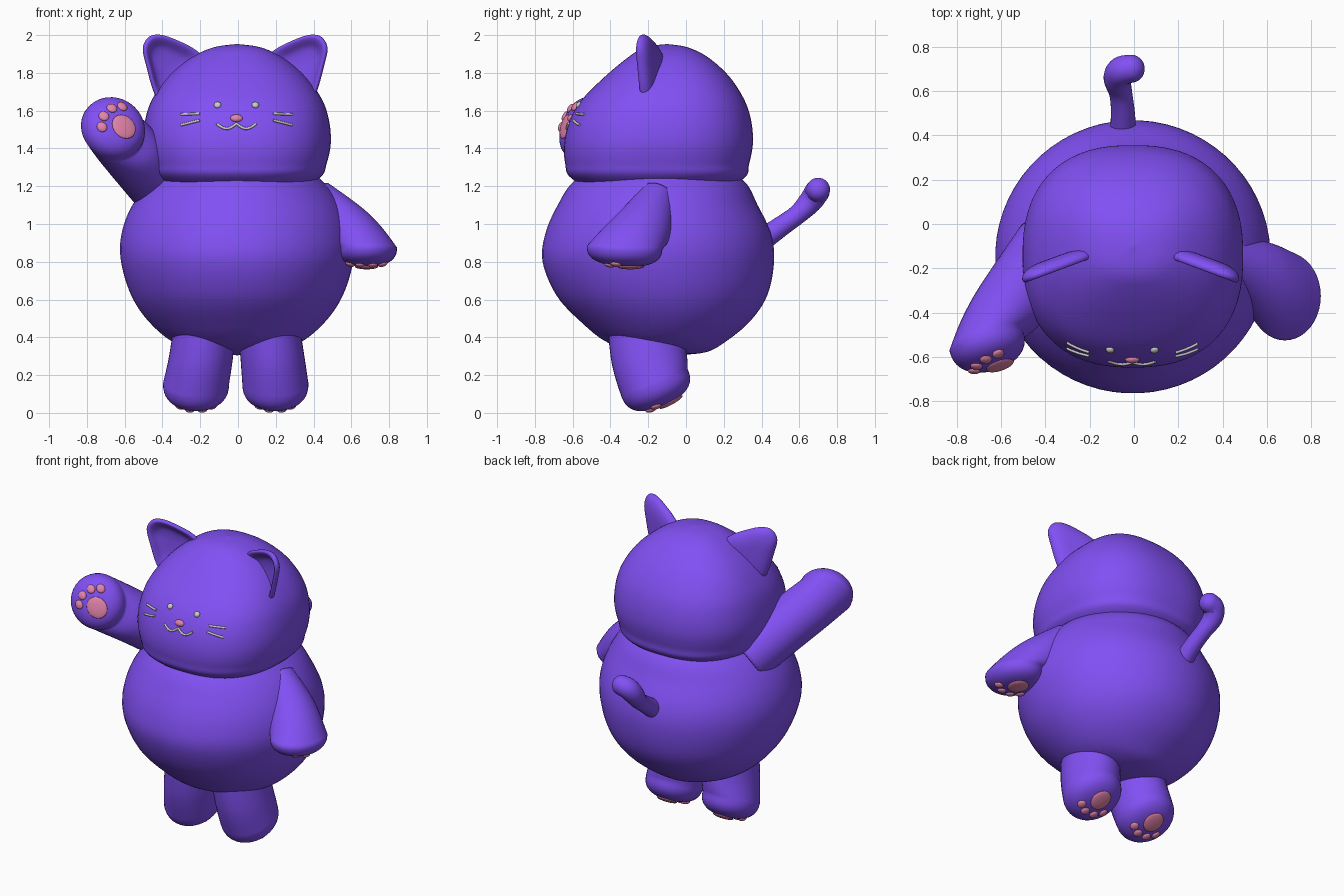
import bpy, bmesh
from math import sin, cos, pi, radians
from mathutils import Vector, Matrix
from mathutils.bvhtree import BVHTree

if "Cube" in bpy.data.objects:
    bpy.data.objects.remove(bpy.data.objects["Cube"])


def material(name, rgb):
    m = bpy.data.materials.new(name)
    m.diffuse_color = (*rgb, 1)
    m.use_nodes = True
    m.node_tree.nodes["Principled BSDF"].inputs["Base Color"].default_value = m.diffuse_color
    return m


PURPLE = material("purple", (0.22, 0.08, 0.9))
PINK = material("pink", (0.76, 0.23, 0.4))


def spline(keys, sub=6, closed=False):
    """Catmull-Rom interpolation of equal-length number tuples."""
    n, out = len(keys), []
    pick = (lambda i: keys[i % n]) if closed else (lambda i: keys[max(0, min(n - 1, i))])
    for i in range(n if closed else n - 1):
        for s in range(sub):
            t = s / sub
            out.append([0.5 * (2 * b + (c - a) * t + (2 * a - 5 * b + 4 * c - d) * t ** 2
                               + (3 * b - a - 3 * c + d) * t ** 3)
                        for a, b, c, d in zip(pick(i - 1), pick(i), pick(i + 1), pick(i + 2))])
    if not closed:
        out.append(list(keys[-1]))
    return out


def skin(name, rings, mat=PURPLE):
    """Smooth skin over a stack of rings; returns a tree for surface lookups."""
    bm = bmesh.new()
    vs = [[bm.verts.new(p) for p in r] for r in rings]
    n = len(rings[0])
    for a, b in zip(vs, vs[1:]):
        for i in range(n):
            bm.faces.new((a[i], a[(i + 1) % n], b[(i + 1) % n], b[i]))
    bm.faces.new(vs[0])
    bm.faces.new(vs[-1])
    bmesh.ops.recalc_face_normals(bm, faces=bm.faces)
    for f in bm.faces:
        f.smooth = True
    tree = BVHTree.FromBMesh(bm)
    me = bpy.data.meshes.new(name)
    bm.to_mesh(me)
    bm.free()
    ob = bpy.data.objects.new(name, me)
    bpy.context.collection.objects.link(ob)
    me.materials.append(mat)
    return tree


def spow(v, e):
    return abs(v) ** e * (1 if v > 0 else -1)


def blob(name, keys, cx, power):
    """Stacked superellipses; keys are (z, half width, front y, back y)."""
    rings = []
    for z, rx, yf, yb in spline(keys):
        rx = max(rx, 0.004)
        cy, ry = (yf + yb) / 2, max((yb - yf) / 2, 0.004)
        rings.append([Vector((cx + rx * spow(cos(a), 2 / power), cy + ry * spow(sin(a), 2 / power), z))
                      for a in (2 * pi * (i + 0.5) / 64 for i in range(64))])
    return skin(name, rings)


def frame(normal, up):
    n = Vector(normal).normalized()
    v = Vector(up)
    v = (v - n * v.dot(n)).normalized()
    return v.cross(n), v, n


def ellipsoid(name, loc, axes, size, mat=None):
    bpy.ops.mesh.primitive_uv_sphere_add(segments=20, ring_count=12, radius=1)
    ob = bpy.context.object
    ob.name = name
    rot = Matrix(axes).transposed().to_4x4()
    ob.matrix_world = Matrix.Translation(loc) @ rot @ Matrix.Diagonal((*size, 1))
    bpy.ops.object.shade_smooth()
    if mat:
        ob.data.materials.append(mat)


def limb(name, keys, up, cap, pads=1.0):
    """Limb through (x,y,z, nx,ny,nz, ru,rv) sections, rounded sole and paw pads."""
    def ring(c, nrm, ru, rv):
        u, v, _ = frame(nrm, up)
        return [c + u * ru * cos(a) + v * rv * sin(a) for a in (2 * pi * i / 40 for i in range(40))]
    rings = [ring(Vector(k[:3]), k[3:6], k[6], k[7]) for k in spline(keys, 10)]
    end = keys[-1]
    c, (u, v, n) = Vector(end[:3]), frame(end[3:6], up)
    for i in range(1, 13):
        p = pi / 2 * i / 12
        r = max(cos(p), 0.01) ** 0.8
        rings.append(ring(c + n * cap * sin(p) ** 0.8, n, end[6] * r, end[7] * r))
    tree = skin(name, rings)
    # one palm pad and an arc of four toe pads
    spots = [(0, -0.04, 0.062, 0.07)]
    spots += [(0.115 * sin(radians(t)), 0.115 * cos(radians(t)) - 0.035, 0.026, 0.029)
              for t in (-48, -17, 17, 48)]
    for i, (a, b, sa, sb) in enumerate(spots):
        hit, nrm, *_ = tree.ray_cast(c + n * 0.5 + (u * a + v * b) * pads, -n)
        if hit:
            ellipsoid(name + ("_toe_pad" if i else "_palm_pad"), hit, frame(nrm, v),
                      (sa * pads, sb * pads, 0.014), PINK)


# body and head
blob("body", [(0.305, 0, -0.06, -0.06), (0.32, 0.16, -0.22, 0.1), (0.37, 0.33, -0.41, 0.2),
              (0.48, 0.465, -0.555, 0.335), (0.62, 0.56, -0.685, 0.43), (0.8, 0.615, -0.76, 0.467),
              (0.95, 0.612, -0.745, 0.45), (1.1, 0.555, -0.68, 0.38), (1.23, 0.45, -0.59, 0.305),
              (1.35, 0.28, -0.4, 0.12), (1.38, 0, -0.14, -0.14)], -0.005, 2)
head = blob("head", [(1.1, 0, -0.15, -0.15), (1.13, 0.25, -0.4, 0.1), (1.24, 0.435, -0.605, 0.305),
                     (1.32, 0.475, -0.64, 0.335), (1.43, 0.497, -0.645, 0.355), (1.55, 0.487, -0.615, 0.345),
                     (1.66, 0.45, -0.55, 0.308), (1.78, 0.365, -0.43, 0.23), (1.88, 0.245, -0.31, 0.12),
                     (1.935, 0.125, -0.22, 0.01), (1.953, 0, -0.1, -0.1)], -0.005, 2.4)

# cupped ears
outline = spline([(-0.06, -0.17), (-0.12, 0.01), (-0.135, 0.11), (-0.085, 0.168), (0.02, 0.15),
                  (0.17, 0.06), (0.15, -0.08), (0.04, -0.18)], 5, True)
layers = spline([(0.02, 0.035), (0.5, 0.033), (0.85, 0.018), (1, -0.008), (0.95, -0.028), (0.82, -0.02),
                 (0.6, 0.008), (0.3, 0.018), (0.02, 0.02)], 3)
for s, side in ((1, "left"), (-1, "right")):
    rings = []
    for k, d in layers:
        rings.append([Vector((-0.015 + s * (-0.355 + k * x - 0.35 * d), -0.19 + 0.37 * k * x + 0.94 * d,
                              1.832 + k * z)) for x, z in outline])
    skin(side + "_ear", rings)

# arms and legs
limb("raised_arm", [(-0.38, -0.1, 1.16, -0.46, -0.69, 0.56, 0.16, 0.16),
                    (-0.54, -0.34, 1.355, -0.3, -0.76, 0.55, 0.165, 0.165),
                    (-0.665, -0.53, 1.5, 0.27, -0.89, 0.36, 0.17, 0.175)], (-0.7, 0, 0.7), 0.12)
limb("lowered_arm", [(0.4, -0.15, 1.14, 0.6, -0.3, -0.65, 0.11, 0.1),
                     (0.55, -0.22, 1.0, 0.5, -0.3, -0.75, 0.14, 0.15),
                     (0.68, -0.325, 0.875, 0, -0.05, -1, 0.162, 0.2)], (0, -1, 0), 0.1)
for s, side in ((-1, "left"), (1, "right")):
    limb(side + "_leg", [(s * 0.17 - 0.007, -0.215, 0.45, 0, 0, -1, 0.165, 0.2),
                         (s * 0.19 - 0.007, -0.195, 0.29, 0, 0.15, -1, 0.17, 0.2),
                         (s * 0.21 - 0.012, -0.165, 0.155, 0, 0.4, -0.92, 0.175, 0.19)], (0, -1, 0), 0.125)

# tail with a rounded tip
path = spline([(-0.05, 0.38, 0.9, 0.062), (-0.05, 0.5, 0.985, 0.054), (-0.06, 0.59, 1.05, 0.052),
               (-0.075, 0.655, 1.115, 0.062), (-0.055, 0.69, 1.165, 0.066), (-0.012, 0.7, 1.182, 0.063)], 6)
pts = [Vector(p[:3]) for p in path]
rings = []
tip = (pts[-1] - pts[-3]).normalized()
stations = [(p, (pts[min(i + 1, len(pts) - 1)] - pts[max(i - 1, 0)]).normalized(), path[i][3])
            for i, p in enumerate(pts)]
stations += [(pts[-1] + tip * 0.06 * sin(a), tip, 0.063 * max(cos(a), 0.02))
             for a in (pi / 2 * i / 8 for i in range(1, 9))]
for p, d, r in stations:
    u, v, _ = frame(d, (0, -0.6, 0.8))
    rings.append([p + r * (u * cos(a) + v * sin(a)) for a in (2 * pi * i / 24 for i in range(24))])
skin("tail", rings)


# face, projected onto the front of the head
def on_face(x, z):
    hit, nrm, *_ = head.ray_cast(Vector((x, -2, z)), Vector((0, 1, 0)))
    return hit, nrm


def stroke(name, points):
    cu = bpy.data.curves.new(name, "CURVE")
    cu.dimensions = "3D"
    cu.bevel_depth, cu.bevel_resolution, cu.use_fill_caps = 0.007, 2, True
    sp = cu.splines.new("POLY")
    sp.points.add(len(points) - 1)
    for q, (x, z) in zip(sp.points, points):
        q.co = (*(on_face(x, z)[0] + Vector((0, -0.003, 0))), 1)
    bpy.context.collection.objects.link(bpy.data.objects.new(name, cu))


MID = -0.008
for s, side in ((-1, "left"), (1, "right")):
    hit, nrm = on_face(MID + s * 0.1, 1.63)
    ellipsoid(side + "_eye", hit, frame(nrm, (0, 0, 1)), (0.019, 0.019, 0.014))
    for z0, z1, part in ((1.584, 1.58, "upper"), (1.549, 1.524, "lower")):
        stroke(f"{side}_{part}_whisker", [(MID + s * (0.195 + 0.1 * t / 6), z0 + (z1 - z0) * t / 6)
                                          for t in range(7)])
stroke("mouth", [(MID + 0.104 * t / 12, 1.533 - 0.026 * abs(sin(pi * t / 12)) - 0.002)
                 for t in range(-12, 13)])
hit, nrm = on_face(MID, 1.56)
ellipsoid("nose", hit, frame(nrm, (0, 0, 1)), (0.033, 0.021, 0.017), PINK)
